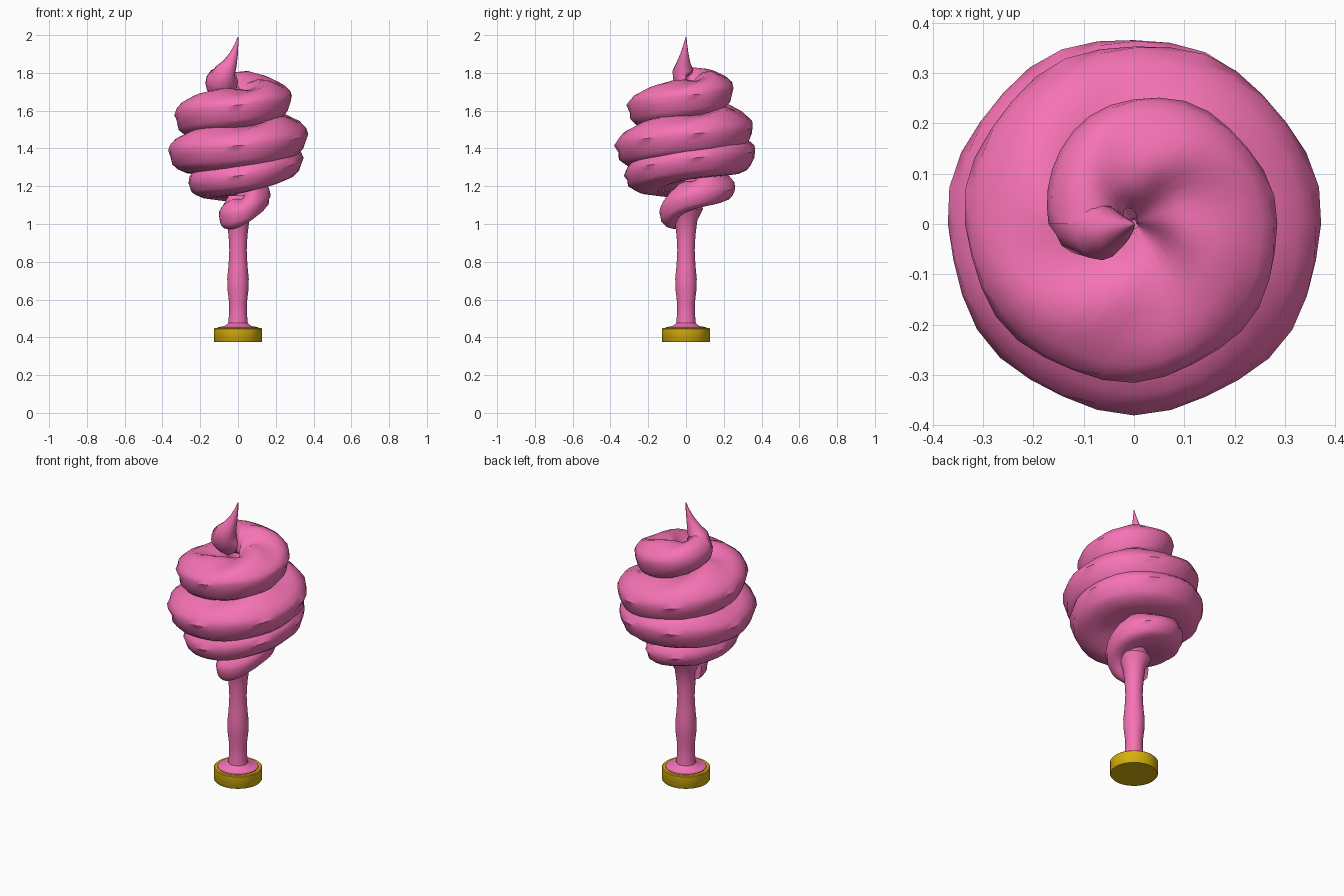
import bpy, bmesh, math
from mathutils import Vector

if "Cube" in bpy.data.objects:
    bpy.data.objects.remove(bpy.data.objects["Cube"])


def material(name, col):
    m = bpy.data.materials.new(name)
    m.diffuse_color = (*col, 1)
    m.use_nodes = True
    m.node_tree.nodes["Principled BSDF"].inputs["Base Color"].default_value = m.diffuse_color
    return m


PINK = material("pink", (0.92, 0.17, 0.46))
GOLD = material("gold", (0.68, 0.43, 0.004))


def loft(name, rings, mat, angle=40):
    """Skin a list of closed rings and cap both ends."""
    bm = bmesh.new()
    vs = [[bm.verts.new(p) for p in r] for r in rings]
    n = len(vs[0])
    for a, b in zip(vs, vs[1:]):
        for i in range(n):
            bm.faces.new((a[i], a[(i + 1) % n], b[(i + 1) % n], b[i]))
    bm.faces.new(vs[0])
    bm.faces.new(vs[-1])
    bmesh.ops.recalc_face_normals(bm, faces=bm.faces)
    me = bpy.data.meshes.new(name)
    bm.to_mesh(me)
    bm.free()
    me.materials.append(mat)
    ob = bpy.data.objects.new(name, me)
    bpy.context.collection.objects.link(ob)
    bpy.context.view_layer.objects.active = ob
    ob.select_set(True)
    bpy.ops.object.shade_smooth_by_angle(angle=math.radians(angle))
    ob.select_set(False)
    return ob


def lathe(name, profile, mat, n=28):
    return loft(name, [[(r * math.cos(2 * math.pi * i / n), r * math.sin(2 * math.pi * i / n), z)
                        for i in range(n)] for r, z in profile], mat)


def curve(table, q):
    """Smooth (Catmull-Rom) lookup of a row at fractional index q."""
    i = min(int(q), len(table) - 2)
    t = q - i
    p = [Vector(table[min(max(j, 0), len(table) - 1)]) for j in range(i - 1, i + 3)]
    return 0.5 * (2 * p[1] + (p[2] - p[0]) * t + (2 * p[0] - 5 * p[1] + 4 * p[2] - p[3]) * t * t
                  + (3 * p[1] - p[0] - 3 * p[2] + p[3]) * t ** 3)


def clamp(x, a=0.0, b=1.0):
    return max(a, min(b, x))


# Gold foot and pink stem
lathe("foot", [(0.125, 0.375), (0.128, 0.379), (0.128, 0.445), (0.124, 0.449), (0.11, 0.449)], GOLD)
lathe("stem", [(0.111, 0.44), (0.108, 0.453), (0.07, 0.46), (0.052, 0.475), (0.047, 0.53), (0.047, 0.58),
               (0.055, 0.65), (0.057, 0.71), (0.05, 0.78), (0.046, 0.86), (0.05, 0.94), (0.06, 1.02),
               (0.09, 1.08), (0.05, 1.15)], PINK)

# Swirl: ridge radius and height at each quarter turn, starting at -x
RIDGE = [(0.10, 1.05), (0.14, 1.06), (0.165, 1.14), (0.262, 1.19), (0.262, 1.215), (0.325, 1.255),
         (0.346, 1.345), (0.37, 1.385), (0.37, 1.39), (0.376, 1.415), (0.372, 1.475), (0.357, 1.515),
         (0.336, 1.58), (0.312, 1.63), (0.285, 1.68), (0.25, 1.725), (0.17, 1.75)]
# Strand section: (fraction of ridge radius, height offset)
SECTION = [(0.03, -0.09), (0.55, -0.13), (0.75, -0.12), (0.86, -0.1), (0.935, -0.075), (0.965, -0.035),
           (1.0, 0.0), (0.97, 0.032), (0.89, 0.065), (0.75, 0.095), (0.55, 0.11), (0.35, 0.1),
           (0.17, 0.065), (0.03, 0.01)]
N = len(SECTION)
CIRCLE = [(math.cos(a), math.sin(a)) for a in (math.radians(205) + 2 * math.pi * j / N for j in range(N))]
rings = []
PER_QUARTER = 8
steps = (len(RIDGE) - 1) * PER_QUARTER
for k in range(steps + 1):
    q = k / PER_QUARTER
    R, z = curve([(a, b, 0) for a, b in RIDGE], q)[:2]
    th = math.pi + q * math.pi / 2
    w = clamp((q - 14.5) / 1.5)                 # morph into a round tip
    w = w * w * (3 - 2 * w)
    low = 0.6 + 0.4 * clamp((q - 4) / 3)        # shallower underside at the start
    high = (0.5 + 0.5 * clamp(q / 4)) * (1 - 0.27 * clamp(q - 12))
    ring = []
    for (f, d), (cx, cz) in zip(SECTION, CIRCLE):
        wob = 0.012 * math.sin(7 * th + 9 * d / 0.1) * f
        fold = 0.06 * f * (1 - f) * math.sin(4 * th + 6 * f) if d > 0 else 0
        r = R * (f + wob) * (1 - w) + (R - 0.085 + 0.085 * cx) * w
        h = (d * (high if d > 0 else low) + fold) * (1 - w) + 0.085 * cz * w
        ring.append((r * math.cos(th), r * math.sin(th), z + h))
    rings.append(ring)

# Curled tip continuing the strand to a point
SPINE = [(-0.085, 0.0, 1.75, 0.085), (-0.083, -0.012, 1.775, 0.072), (-0.066, -0.016, 1.81, 0.056),
         (-0.042, -0.013, 1.85, 0.038), (-0.022, -0.008, 1.9, 0.022), (-0.008, -0.003, 1.95, 0.010),
         (0, 0, 1.99, 0.002)]
pts = [Vector(p[:3]) for p in SPINE]
for i in range(1, len(pts)):
    t = (pts[min(i + 1, len(pts) - 1)] - pts[i - 1]).normalized()
    if i == 1:
        t = Vector((0.1, -0.7, 0.7)).normalized()
    u = Vector((-1, -0.12 * i, 0))
    u = (u - t * u.dot(t)).normalized()
    v = u.cross(t)
    rings.append([pts[i] + (u * cx + v * cz) * SPINE[i][3] for cx, cz in CIRCLE])
loft("swirl", rings, PINK, 45)
